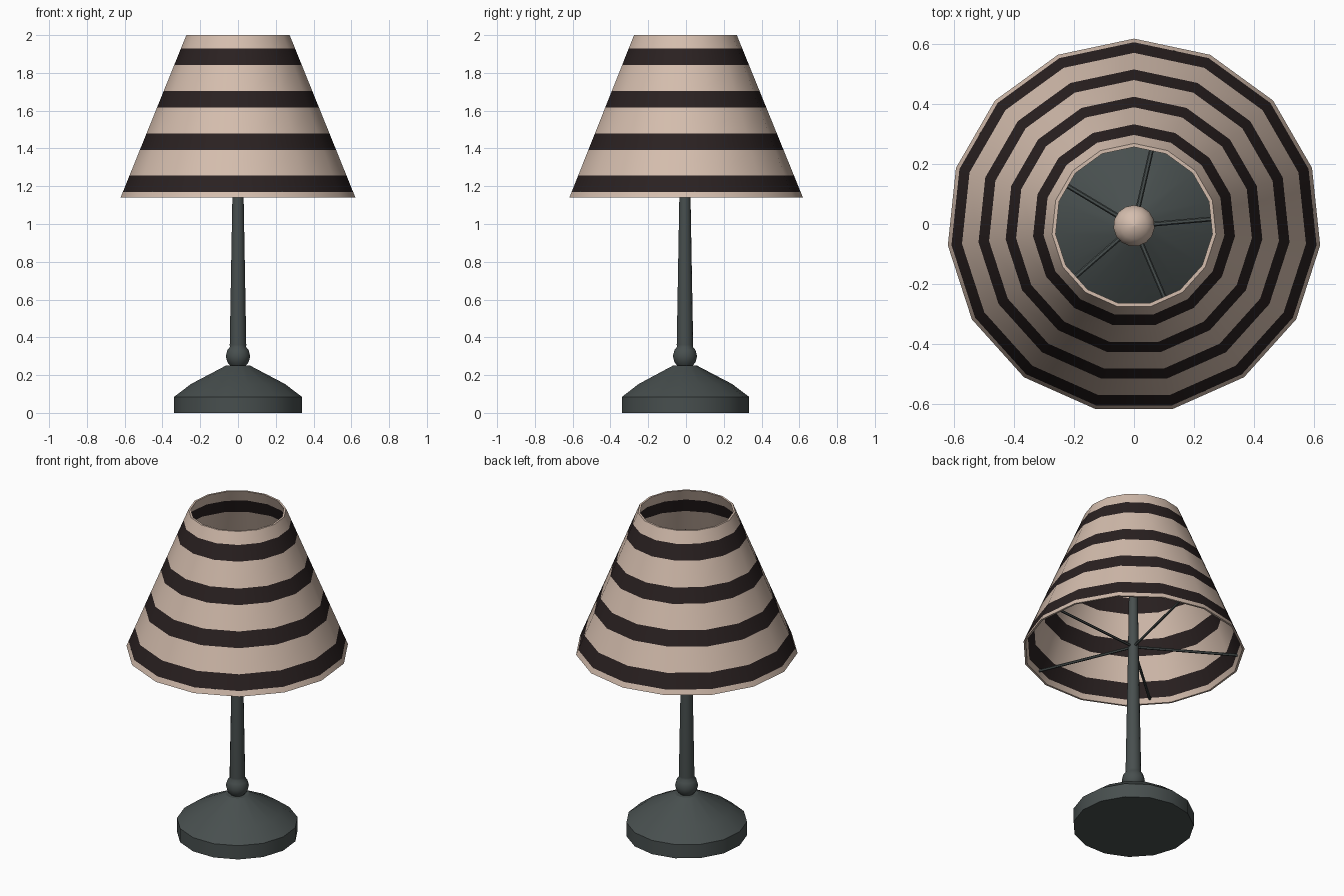
import bpy, bmesh, math

if "Cube" in bpy.data.objects:
    bpy.data.objects.remove(bpy.data.objects["Cube"])

SIDES = 15
CY = -0.006  # axis offset so the odd-sided shade is centred on y


def mat(name, rgb):
    m = bpy.data.materials.new(name)
    m.diffuse_color = (*rgb, 1)
    m.use_nodes = True
    m.node_tree.nodes["Principled BSDF"].inputs["Base Color"].default_value = m.diffuse_color
    return m


CREAM = mat("cream", (0.66, 0.51, 0.42))
STRIPE = mat("dark_brown", (0.023, 0.015, 0.015))
METAL = mat("grey_green_metal", (0.064, 0.078, 0.077))


def finish(bm, name, mats, angle=30):
    bmesh.ops.recalc_face_normals(bm, faces=bm.faces)
    me = bpy.data.meshes.new(name)
    bm.to_mesh(me)
    bm.free()
    ob = bpy.data.objects.new(name, me)
    bpy.context.collection.objects.link(ob)
    for m in mats:
        me.materials.append(m)
    bpy.ops.object.select_all(action='DESELECT')
    ob.select_set(True)
    bpy.context.view_layer.objects.active = ob
    bpy.ops.object.shade_smooth_by_angle(angle=math.radians(angle))
    return ob


def lathe(profile, closed=False, sides=SIDES):
    """Turn (radius, z) points round the lamp axis, one corner facing +y."""
    bm = bmesh.new()
    rings = []
    for r, z in profile:
        ring = []
        for i in range(sides):
            a = math.pi / 2 + 2 * math.pi * i / sides
            ring.append(bm.verts.new((r * math.cos(a), CY + r * math.sin(a), z)))
        rings.append(ring)
    pairs = list(zip(rings, rings[1:] + rings[:1]))
    for a, b in pairs if closed else pairs[:-1]:
        for i in range(sides):
            j = (i + 1) % sides
            bm.faces.new((a[i], a[j], b[j], b[i]))
    if not closed:
        bm.faces.new(rings[0])
        bm.faces.new(rings[-1])
    return bm


# Base: low drum with a two-step cone
finish(lathe([(0.34, 0), (0.34, 0.085), (0.25, 0.153), (0.065, 0.25)]), "base", [METAL], 25)

# Stem: collar ball and tapering pole
ball = [(0.065 * math.sin(t), 0.30 - 0.065 * math.cos(t))
        for t in (math.radians(d) for d in (35, 60, 90, 120, 138))]
finish(lathe([(0.05, 0.24)] + ball + [(0.044, 0.36), (0.030, 1.14), (0.025, 1.54)]),
       "stem", [METAL], 50)

# Bulb on top of the stem
bulb = [(0.07 * math.sin(t), 1.59 - 0.07 * math.cos(t))
        for t in (math.radians(d) for d in range(20, 180, 20))]
finish(lathe(bulb + [(0.004, 1.662)]), "bulb", [CREAM], 60)

# Shade: thin striped cone, edges cut at the stripe heights
Z0, Z1, R0, R1, WALL = 1.14, 2.0, 0.625, 0.275, 0.012
BANDS = [(1.17, 1.257), (1.393, 1.48), (1.617, 1.703), (1.843, 1.93)]
heights = [Z0] + [z for band in BANDS for z in band] + [Z1]
outer = [(R0 + (R1 - R0) * (z - Z0) / (Z1 - Z0), z) for z in heights]
inner = [(r - WALL, z) for r, z in reversed(outer)]
bm = lathe(outer + inner, closed=True)
for f in bm.faces:
    z = f.calc_center_median().z
    f.material_index = int(any(lo < z < hi for lo, hi in BANDS))
finish(bm, "shade", [CREAM, STRIPE])

# Spokes carrying the shade
for k in range(5):
    a = math.radians(5 + 72 * k)
    bpy.ops.mesh.primitive_cylinder_add(
        vertices=6, radius=0.008, depth=0.60,
        location=(0.30 * math.cos(a), CY + 0.30 * math.sin(a), 1.165),
        rotation=(0, math.pi / 2, a))
    spoke = bpy.context.object
    spoke.name = f"spoke_{k + 1}"
    spoke.data.materials.append(METAL)
